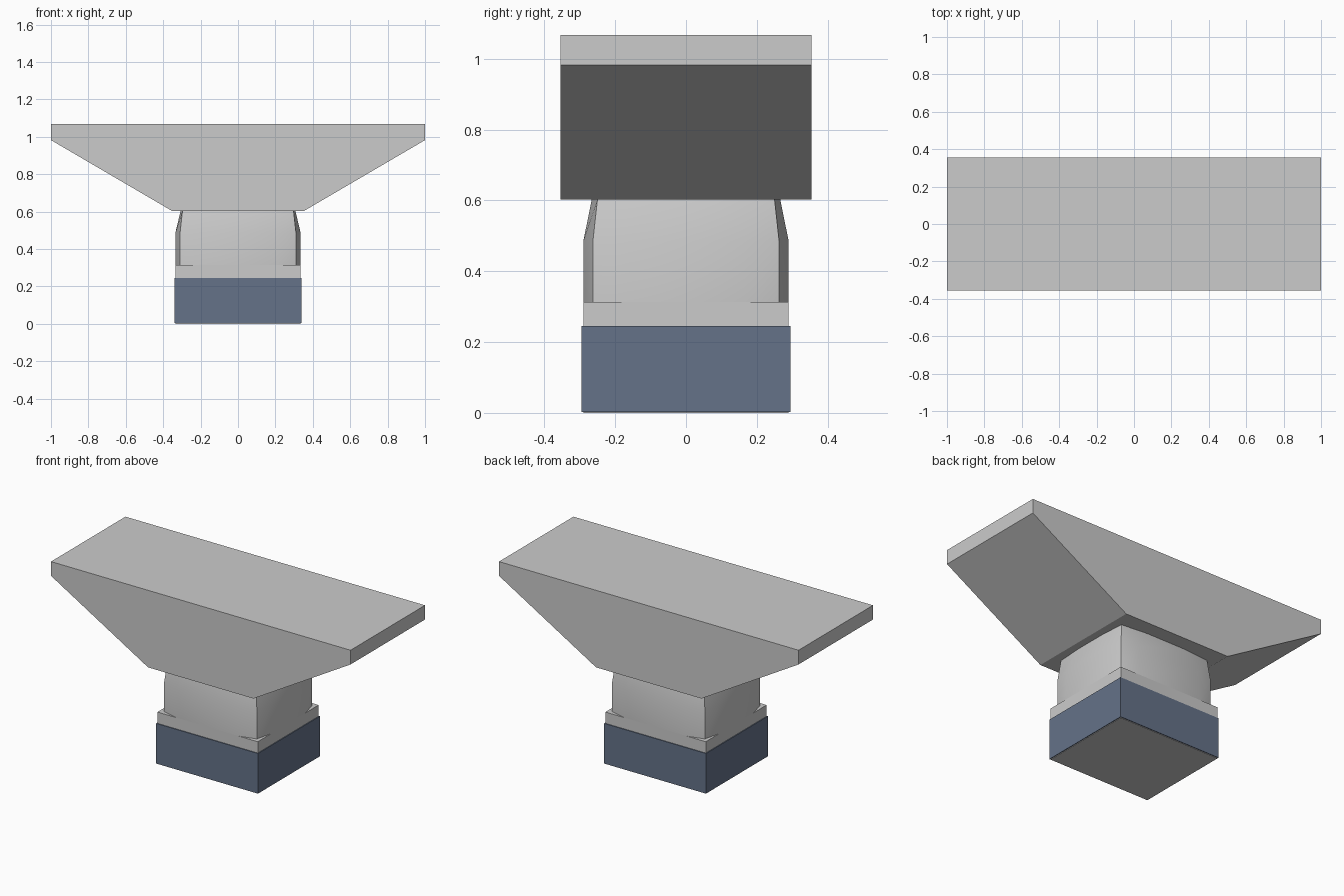
import bpy, bmesh
from math import radians

if "Cube" in bpy.data.objects:
    bpy.data.objects.remove(bpy.data.objects["Cube"])


def finish(name, bm, color=None):
    bmesh.ops.recalc_face_normals(bm, faces=bm.faces)
    mesh = bpy.data.meshes.new(name)
    bm.to_mesh(mesh)
    bm.free()
    obj = bpy.data.objects.new(name, mesh)
    bpy.context.collection.objects.link(obj)
    if color:
        mat = bpy.data.materials.new(name + "_paint")
        mat.diffuse_color = color
        mat.use_nodes = True
        mat.node_tree.nodes["Principled BSDF"].inputs["Base Color"].default_value = mat.diffuse_color
        mesh.materials.append(mat)
    return obj


def loft(name, rings, color=None):
    """Skin a stack of equal-length point rings and close both ends."""
    bm = bmesh.new()
    loops = [[bm.verts.new(p) for p in ring] for ring in rings]
    n = len(loops[0])
    for a, b in zip(loops, loops[1:]):
        for i in range(n):
            j = (i + 1) % n
            bm.faces.new((a[i], a[j], b[j], b[i]))
    bm.faces.new(loops[0][::-1])
    bm.faces.new(loops[-1])
    return finish(name, bm, color)


def box(name, hx, hy, z0, z1, color=None):
    corners = [(-hx, -hy), (hx, -hy), (hx, hy), (-hx, hy)]
    return loft(name, [[(x, y, z) for x, y in corners] for z in (z0, z1)], color)


def bulged_ring(hx, hy, cx, cy, fx, fy, z):
    """Rectangle with bowed sides: half sizes h, corners c, flat middles f."""
    quarter = [(hx, fy), (cx, cy), (fx, hy)]
    pts = quarter + [(-x, y) for x, y in quarter[::-1]]
    pts += [(-x, -y) for x, y in quarter] + [(x, -y) for x, y in quarter[::-1]]
    return [(x, y, z) for x, y in pts]


# Painted base band and the grey plinth inside it
box("base_band", 0.34, 0.295, 0.003, 0.245, (0.13, 0.17, 0.25, 1))
box("plinth", 0.335, 0.29, 0.0, 0.313)

# Column with bowed sides, tapering below the cap
column = loft("column", [
    bulged_ring(0.335, 0.29, 0.31, 0.263, 0.21, 0.165, 0.313),
    bulged_ring(0.335, 0.29, 0.31, 0.263, 0.21, 0.165, 0.485),
    bulged_ring(0.307, 0.266, 0.297, 0.25, 0.13, 0.10, 0.603),
])
bpy.context.view_layer.objects.active = column
column.select_set(True)
bpy.ops.object.shade_smooth_by_angle(angle=radians(30))

# Hammerhead cap with sloped undersides
profile = [(-1, 1.068), (-1, 0.982), (-0.352, 0.603),
           (0.352, 0.603), (1, 0.982), (1, 1.068)]
loft("hammerhead_cap", [[(x, y, z) for x, z in profile] for y in (-0.355, 0.355)])
